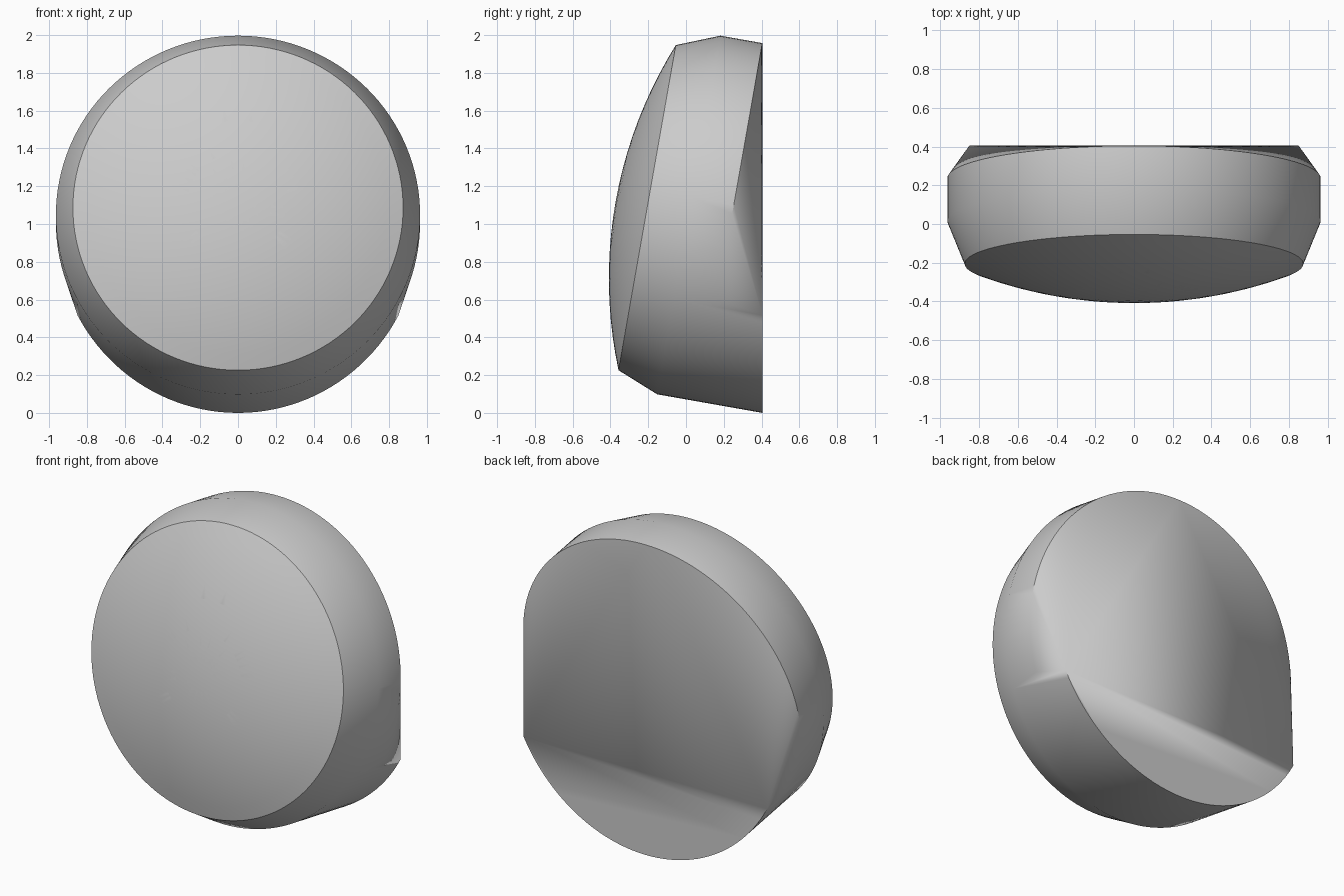
import bpy, bmesh, math
from mathutils import Vector

if "Cube" in bpy.data.objects:
    bpy.data.objects.remove(bpy.data.objects["Cube"])

TILT = math.radians(10)
SEG = 128
R = 0.964            # widest radius
RF = 0.874           # front rim radius
BACK = 0.405         # y of the flat back
CY, CZ = 0.015, 1.05  # centre of the widest ring
c, s = math.cos(TILT), math.sin(TILT)


def place(u, v, t):
    """u across, v up the tilted disc, t along its axis towards the back."""
    return Vector((u, CY + v * s + t * c, CZ + v * c - t * s))


def ring(radius, t):
    return [place(radius * math.cos(2 * math.pi * i / SEG),
                  radius * math.sin(2 * math.pi * i / SEG), t) for i in range(SEG)]


# Tilted disc: front rim, bevel, straight side
points = ring(RF, -0.224) + ring(R, 0) + ring(R, 0.225)

# Shallow dome on the front
h = 0.17
ball = (RF * RF + h * h) / (2 * h)
for k in range(1, 10):
    a = math.asin(RF / ball) * k / 10
    points += ring(ball * math.sin(a), -0.224 - h + ball * (1 - math.cos(a)))
points.append(place(0, 0, -0.224 - h))

# Lower side extended back to the vertical base plane
for i in range(SEG):
    a = 2 * math.pi * i / SEG
    v = R * math.sin(a)
    if math.degrees(math.asin(math.sin(a))) < -27:
        points.append(place(R * math.cos(a), v, (BACK - CY - v * s) / c))

# Skin everything; the hull makes the flat back and its blending cones
bm = bmesh.new()
for p in points:
    bm.verts.new(p)
res = bmesh.ops.convex_hull(bm, input=bm.verts[:])
loose = [v for v in bm.verts if not v.link_faces]
bmesh.ops.delete(bm, geom=loose, context='VERTS')
bmesh.ops.dissolve_limit(bm, angle_limit=math.radians(0.1),
                         verts=bm.verts[:], edges=bm.edges[:])
bmesh.ops.recalc_face_normals(bm, faces=bm.faces[:])
low = min(v.co.z for v in bm.verts)
bmesh.ops.translate(bm, verts=bm.verts[:], vec=(0, 0, -low))
mesh = bpy.data.meshes.new("domed_button")
bm.to_mesh(mesh)
bm.free()

obj = bpy.data.objects.new("domed_button", mesh)
bpy.context.collection.objects.link(obj)
mat = bpy.data.materials.new("light_grey")
mat.diffuse_color = (0.6, 0.6, 0.6, 1)
mat.use_nodes = True
mat.node_tree.nodes["Principled BSDF"].inputs["Base Color"].default_value = mat.diffuse_color
mesh.materials.append(mat)

bpy.context.view_layer.objects.active = obj
obj.select_set(True)
bpy.ops.object.shade_smooth_by_angle(angle=math.radians(30))
